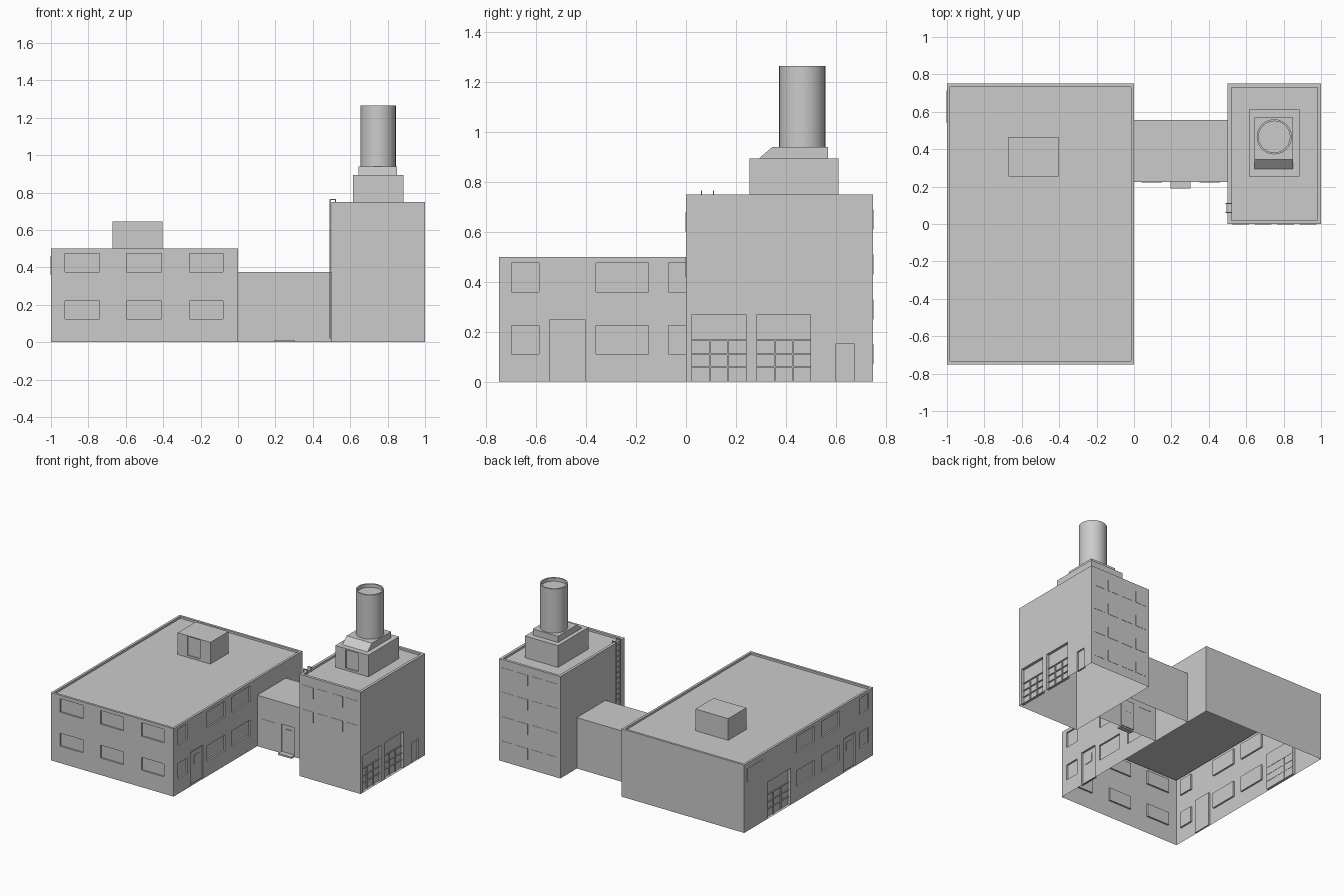
import bpy, bmesh, math

if "Cube" in bpy.data.objects:
    bpy.data.objects.remove(bpy.data.objects["Cube"])


def finish(name, bm):
    bmesh.ops.remove_doubles(bm, verts=bm.verts, dist=0.0001)
    bmesh.ops.recalc_face_normals(bm, faces=bm.faces)
    me = bpy.data.meshes.new(name)
    bm.to_mesh(me)
    bm.free()
    ob = bpy.data.objects.new(name, me)
    bpy.context.collection.objects.link(ob)
    return ob


def quad(bm, pts):
    bm.faces.new([bm.verts.new(p) for p in pts])


def wall(bm, place, u0, u1, z0, z1, holes):
    """Flat wall with inset rectangles (u0, u1, z0, z1, depth)."""
    us = sorted({u0, u1, *[c for h in holes for c in h[:2]]})
    zs = sorted({z0, z1, *[c for h in holes for c in h[2:4]]})
    for a, b in zip(us, us[1:]):
        for c, d in zip(zs, zs[1:]):
            mu, mz = (a + b) / 2, (c + d) / 2
            if not any(h[0] < mu < h[1] and h[2] < mz < h[3] for h in holes):
                quad(bm, [place(*p, 0) for p in ((a, c), (b, c), (b, d), (a, d))])
    for a, b, c, d, depth in holes:
        ring = [(a, c), (b, c), (b, d), (a, d)]
        quad(bm, [place(*p, depth) for p in ring])
        for i in range(4):
            p, q = ring[i], ring[(i + 1) % 4]
            quad(bm, [place(*p, 0), place(*q, 0), place(*q, depth), place(*p, depth)])


def block(name, x0, x1, y0, y1, z0, z1, rim=0, drop=0.015, skip=(), **holes):
    """Open-bottomed building volume with optional parapet."""
    bm = bmesh.new()
    sides = {
        'front': (lambda u, z, d: (u, y0 + d, z), x0, x1),
        'back': (lambda u, z, d: (u, y1 - d, z), x0, x1),
        'left': (lambda u, z, d: (x0 + d, u, z), y0, y1),
        'right': (lambda u, z, d: (x1 - d, u, z), y0, y1)}
    for side, (place, a, b) in sides.items():
        if side not in skip:
            wall(bm, place, a, b, z0, z1, holes.get(side, []))
    # roof: inset behind the parapet when there is one
    top = lambda u, v, d: (u, v, z1 - d)
    inset = [(x0 + rim, x1 - rim, y0 + rim, y1 - rim, drop)] if rim else []
    wall(bm, top, x0, x1, y0, y1, inset)
    return finish(name, bm)


def boxes(name, items):
    bm = bmesh.new()
    for x0, x1, y0, y1, z0, z1 in items:
        vs = bmesh.ops.create_cube(bm, size=1)['verts']
        for v in vs:
            v.co = ((x0 + x1) / 2 + v.co.x * (x1 - x0),
                    (y0 + y1) / 2 + v.co.y * (y1 - y0),
                    (z0 + z1) / 2 + v.co.z * (z1 - z0))
    return finish(name, bm)


R, P = 0.012, -0.002   # recess depth, thin raised panel

# main building
front_w = [(a, b, c, d, R) for a, b in ((-.925, -.74), (-.595, -.41), (-.26, -.08))
           for c, d in ((.125, .22), (.375, .475))]
side_w = [(a, b, c, d, R) for a, b in ((-.70, -.59), (-.36, -.15), (-.07, .14))
          for c, d in ((.11, .225), (.36, .475))]
side_door = [(-.545, -.405, 0, .25, R)]
block('main_building', -1, 0, -.75, .75, 0, .5, rim=.017, front=front_w,
      right=side_w + side_door,
      left=side_w + side_door + [(.54, .715, .36, .46, P), (.21, .48, 0, .27, .02)])

# side doors with frame and window trim
for tag, s in (('right', -1), ('left', 1)):
    base = 0 if s < 0 else -1
    items = []
    for y0, y1, z0, z1, d in ((-.538, -.412, .008, .243, .006), (-.505, -.445, .145, .21, .002)):
        xs = sorted((base + s * d, base + s * .012))
        items.append((*xs, y0, y1, z0, z1))
    boxes(tag + '_door', items)

# roof access hut
block('roof_hut', -.67, -.403, .255, .465, .485, .645,
      front=[(-.59, -.49, .5, .638, .008)])

# connecting passage with door and step
block('passage', 0, .5, .225, .557, 0, .375, skip=('left', 'right'),
      front=[(.197, .303, .01, .215, .008), (.04, .15, .11, .21, P), (.35, .46, .11, .21, P)])
boxes('passage_step', [(.195, .303, .19, .226, 0, .012)])
boxes('passage_door_window', [(.225, .275, .228, .234, .13, .185)])

# tower
cols = [(.525 + i * .12, .615 + i * .12) for i in range(4)]
block('tower', .5, 1, 0, .75, 0, .75, rim=.02,
      front=[(a, b, c, c + .08, P) for a, b in cols for c in (.42, .60)],
      back=[(a, b, c, c + .08, P) for a, b in cols for c in (.07, .25, .43, .61)],
      right=[(.025, .24, 0, .27, .02), (.285, .5, 0, .27, .02), (.6, .675, 0, .15, R)])


# garage door bars
def garage(name, xa, xb, y0, y1):
    items = [(xa, xb, y0, y1, z - .003, z + .003) for z in (.06, .11, .165)]
    for i in (1, 2):
        y = y0 + (y1 - y0) * i / 3
        items.append((xa, xb, y - .003, y + .003, 0, .165))
    boxes(name, items)


garage('garage_door_near', .978, .988, .025, .24)
garage('garage_door_far', .978, .988, .285, .5)
garage('garage_door_left', -.988, -.978, .21, .48)

# ladder curving over the parapet
ladder = [(.49, .496, y, y + .005, .02, .765) for y in (.06, .108)]
ladder += [(.49, .525, y, y + .005, .760, .766) for y in (.06, .108)]
ladder += [(.519, .525, y, y + .005, .735, .765) for y in (.06, .108)]
ladder += [(.491, .495, .06, .113, .05 + i * .04, .055 + i * .04) for i in range(18)]
boxes('ladder', ladder)

# tower penthouse
block('penthouse', .615, .885, .255, .612, .735, .895,
      front=[(.70, .80, .75, .885, .008)])

# sloped chimney plinth from a side profile
bm = bmesh.new()
prof = [(.293, .895), (.57, .895), (.57, .94), (.345, .94)]
f = bm.faces.new([bm.verts.new((.645, y, z)) for y, z in prof])
ext = bmesh.ops.extrude_face_region(bm, geom=[f])['geom']
for v in ext:
    if isinstance(v, bmesh.types.BMVert):
        v.co.x = .85
finish('chimney_plinth', bm)

# chimney revolved from a profile
bm = bmesh.new()
N, prev = 24, None
for r, z in ((.094, .935), (.094, 1.265), (.084, 1.265), (.084, 1.24)):
    ring = [bm.verts.new((.75 + r * math.cos(2 * math.pi * i / N),
                          .466 + r * math.sin(2 * math.pi * i / N), z)) for i in range(N)]
    if prev:
        for i in range(N):
            j = (i + 1) % N
            bm.faces.new((prev[i], prev[j], ring[j], ring[i]))
    prev = ring
bm.faces.new(prev)
chimney = finish('chimney', bm)
bpy.context.view_layer.objects.active = chimney
chimney.select_set(True)
bpy.ops.object.shade_smooth_by_angle(angle=math.radians(30))
